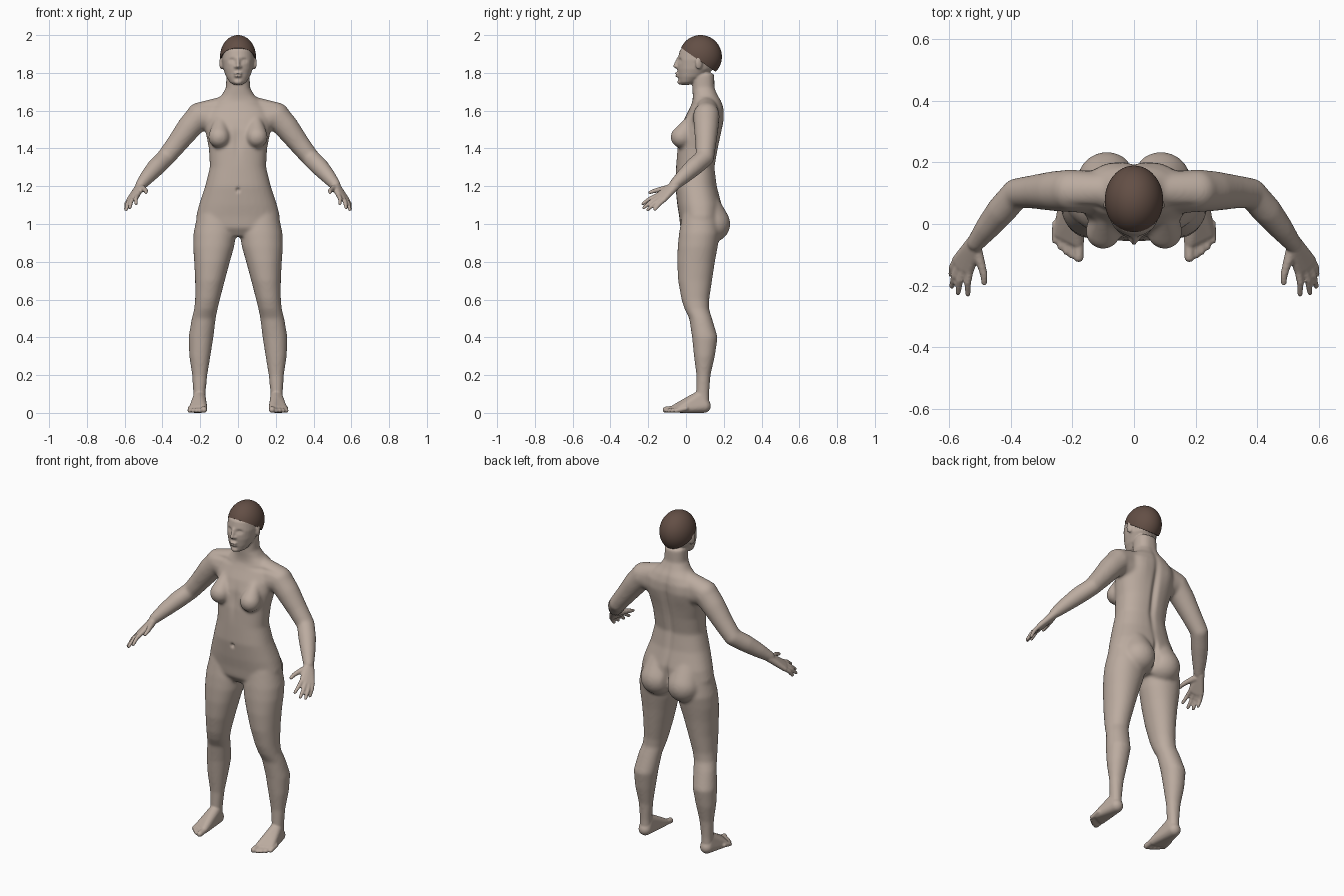
import bpy, bmesh, math
from mathutils import Vector, Matrix

if "Cube" in bpy.data.objects:
    bpy.data.objects.remove(bpy.data.objects["Cube"])


def material(name, rgb):
    m = bpy.data.materials.new(name)
    m.diffuse_color = (*rgb, 1)
    m.use_nodes = True
    m.node_tree.nodes["Principled BSDF"].inputs["Base Color"].default_value = m.diffuse_color
    return m


SKIN = material("skin", (0.50, 0.41, 0.35))
HAIR = material("hair_brown", (0.125, 0.078, 0.06))


def loft(bm, rings, power=2.2, n=32):
    """Closed tube through level rings (z, x_min, x_max, y_front, y_back)."""
    loops = []
    for z, x0, x1, y0, y1 in rings:
        loop = []
        for i in range(n):
            a = 2 * math.pi * i / n
            c, s = math.cos(a), math.sin(a)
            px = math.copysign(abs(c) ** (2 / power), c)
            py = math.copysign(abs(s) ** (2 / power), s)
            loop.append(bm.verts.new(((x0 + x1) / 2 + px * (x1 - x0) / 2,
                                      (y0 + y1) / 2 + py * (y1 - y0) / 2, z)))
        loops.append(loop)
    for a, b in zip(loops, loops[1:]):
        for i in range(n):
            j = (i + 1) % n
            bm.faces.new((a[i], a[j], b[j], b[i]))
    bm.faces.new(loops[0][::-1])
    bm.faces.new(loops[-1])


def hull(bm, *balls):
    """Convex skin around balls given as (x, y, z, radius)."""
    t = bmesh.new()
    for x, y, z, r in balls:
        bmesh.ops.create_icosphere(t, subdivisions=3, radius=r,
                                   matrix=Matrix.Translation((x, y, z)))
    bmesh.ops.delete(t, geom=t.faces[:] + t.edges[:], context='EDGES_FACES')
    bmesh.ops.convex_hull(t, input=t.verts[:])
    bmesh.ops.delete(t, geom=[v for v in t.verts if not v.link_faces], context='VERTS')
    me = bpy.data.meshes.new("tmp")
    t.to_mesh(me)
    t.free()
    bm.from_mesh(me)
    bpy.data.meshes.remove(me)


def chain(bm, balls):
    for a, b in zip(balls, balls[1:]):
        hull(bm, a, b)


def mirrored(fn, bm, *balls):
    for s in (1, -1):
        fn(bm, *[(s * x, y, z, r) for x, y, z, r in balls])


def limb(bm, *balls):
    chain(bm, balls)


def ball(bm, pos, size):
    bmesh.ops.create_icosphere(bm, subdivisions=3, radius=1,
                               matrix=Matrix.Translation(pos) @ Matrix.Diagonal((*size, 1)))


def fuse(obj, bm, voxel, smooth):
    """Weld all the parts in bm into one smooth skin."""
    bmesh.ops.recalc_face_normals(bm, faces=bm.faces[:])
    me = bpy.data.meshes.new(obj.name)
    bm.to_mesh(me)
    bm.free()
    obj.data = me
    r = obj.modifiers.new("weld", 'REMESH')
    r.mode, r.voxel_size, r.use_smooth_shade = 'VOXEL', voxel, True
    s = obj.modifiers.new("soften", 'SMOOTH')
    s.factor, s.iterations = 0.5, smooth
    bpy.context.view_layer.update()
    dg = bpy.context.evaluated_depsgraph_get()
    done = bpy.data.meshes.new_from_object(obj.evaluated_get(dg))
    obj.modifiers.clear()
    obj.data = done


def push(me, centre, size, move):
    """Soft local sculpt stroke."""
    c, m = Vector(centre), Vector(move)
    for v in me.vertices:
        d = v.co - c
        q = sum((d[i] / size[i]) ** 2 for i in range(3))
        if q < 6:
            v.co += m * math.exp(-q)


body = bpy.data.objects.new("body", bpy.data.meshes.new("body"))
bpy.context.collection.objects.link(body)

# --- large masses ---
bm = bmesh.new()
torso = [(.935, .10, 0, .14), (.98, .215, -.03, .18), (1.04, .222, -.036, .19),
         (1.1, .207, -.046, .19), (1.2, .174, -.057, .164), (1.3, .149, -.053, .152),
         (1.4, .154, -.047, .17), (1.5, .174, -.03, .19), (1.56, .18, -.008, .2),
         (1.61, .165, .018, .2), (1.65, .125, .035, .188), (1.68, .088, .036, .17),
         (1.72, .064, .033, .152), (1.8, .062, .03, .15)]
loft(bm, [(z, -w, w, f, b) for z, w, f, b in torso], 2.3)

legs = [(1.05, .02, .215, -.02, .17), (.95, .010, .236, -.037, .18), (.88, .02, .238, -.044, .168),
        (.8, .043, .232, -.047, .153), (.7, .070, .227, -.042, .138), (.6, .096, .227, -.024, .123),
        (.55, .108, .232, -.008, .122), (.5, .118, .245, .017, .138), (.4, .130, .262, .032, .168),
        (.3, .146, .258, .042, .153), (.2, .162, .243, .055, .13), (.1, .172, .237, .053, .123),
        (.03, .172, .238, .05, .125)]
for s in (1, -1):
    loft(bm, [(z, min(s * a, s * b), max(s * a, s * b), f, k) for z, a, b, f, k in legs], 2.1)

mirrored(hull, bm, (.04, .11, 1.635, .05), (.205, .108, 1.575, .069), (.12, .1, 1.55, .07))
mirrored(limb, bm, (.205, .108, 1.57, .07), (.255, .107, 1.515, .066), (.32, .105, 1.43, .056),
         (.382, .1, 1.352, .049), (.43, .045, 1.305, .049), (.475, -.01, 1.255, .041),
         (.515, -.062, 1.207, .030))
mirrored(hull, bm, (.095, .03, 1.55, .03), (.1, -.024, 1.46, .058))
mirrored(hull, bm, (.088, .137, 1.0, .098), (.085, .1, 1.09, .085))
fuse(body, bm, .008, 10)

# --- head, hands and feet joined onto the masses ---
bm = bmesh.new()
bm.from_mesh(body.data)
head = [(1.737, .022, -.028, .02), (1.75, .044, -.036, .05), (1.78, .063, -.042, .1),
        (1.82, .078, -.046, .145), (1.87, .086, -.045, .17), (1.92, .084, -.032, .172),
        (1.942, .074, -.012, .16), (1.97, .05, .02, .14)]
loft(bm, [(z, -w, w, f, b) for z, w, f, b in head], 2.1)
hull(bm, (0, -.041, 1.877, .008), (0, -.058, 1.836, .010), (0, -.042, 1.832, .012))
ball(bm, (0, -.045, 1.797), (.023, .015, .007))
ball(bm, (0, -.042, 1.784), (.020, .014, .008))
ball(bm, (0, -.032, 1.752), (.022, .014, .014))
for s in (1, -1):
    ball(bm, (s * .012, -.046, 1.832), (.009, .011, .008))
    m = Matrix.Translation((s * .088, .068, 1.852)) @ Matrix.Rotation(s * .35, 4, 'Z')
    bmesh.ops.create_icosphere(bm, subdivisions=3, radius=1,
                               matrix=m @ Matrix.Diagonal((.010, .020, .034, 1)))

# palm, then fingers as base and tip
knuckles = [(.533, -.150, 1.152), (.553, -.146, 1.140), (.568, -.134, 1.131), (.578, -.116, 1.128)]
tips = [(.540, -.228, 1.108), (.572, -.224, 1.086), (.592, -.202, 1.076), (.595, -.164, 1.077)]
mirrored(hull, bm, (.512, -.062, 1.207, .022), (.52, -.055, 1.2, .022),
         *[(*k, .0135) for k in knuckles])
for (x, y, z), t in zip(knuckles, tips):
    mid = ((x + t[0]) / 2 + .004, (y + t[1]) / 2, (z + t[2]) / 2 + .005)
    mirrored(limb, bm, (x, y, z, .0125), (*mid, .0115), (*t, .009))
mirrored(limb, bm, (.513, -.085, 1.19, .02), (.496, -.135, 1.183, .014),
         (.488, -.165, 1.176, .012), (.487, -.192, 1.167, .009))

# foot wedge and toes
mirrored(hull, bm, (.205, .095, .037, .037), (.204, .075, .085, .033), (.2, .03, .065, .03),
         (.185, -.055, .024, .023), (.243, -.03, .02, .019), (.225, .02, .02, .02))
for i in range(5):
    x, r = .179 + .018 * i + (.004 if i else 0), (.0165 if i == 0 else .0115)
    tip = -.108 + .0045 * i + .0023 * i * i
    mirrored(limb, bm, (x, tip + .055, .024, r), (x + .001, tip, r, r))
fuse(body, bm, .0055, 3)

# --- sculpted details ---
me = body.data
for s in (1, -1):
    push(me, (s * .034, -.046, 1.866), (.018, .03, .011), (0, .013, 0))
    push(me, (s * .034, -.034, 1.864), (.010, .02, .006), (0, -.006, 0))
    push(me, (s * .15, .04, 1.63), (.07, .03, .012), (0, .006, 0))
    push(me, (s * .09, .19, 1.55), (.05, .04, .07), (0, .006, 0))
push(me, (0, -.05, 1.7905), (.02, .02, .003), (0, .005, 0))
push(me, (0, .18, 1.42), (.018, .06, .20), (0, -.016, 0))
push(me, (0, .19, 1.02), (.014, .06, .08), (0, -.02, 0))
push(me, (0, -.055, 1.18), (.010, .02, .012), (0, .012, 0))
push(me, (0, -.05, 1.45), (.02, .04, .08), (0, .008, 0))
me.materials.clear()
me.materials.append(SKIN)

# --- hair cap, cut along a sloping hairline ---
bm = bmesh.new()
bmesh.ops.create_uvsphere(bm, u_segments=48, v_segments=32, radius=1,
                          matrix=Matrix.Translation((0, .077, 1.886)) @ Matrix.Diagonal((.095, .113, .114, 1)))
bmesh.ops.bisect_plane(bm, geom=bm.verts[:] + bm.edges[:] + bm.faces[:], plane_co=(0, -.03, 1.935),
                       plane_no=Vector((0, .69, 1)).normalized(), clear_inner=True)
bmesh.ops.holes_fill(bm, edges=[e for e in bm.edges if e.is_boundary], sides=0)
hair_mesh = bpy.data.meshes.new("hair")
bm.to_mesh(hair_mesh)
bm.free()
hair_mesh.materials.append(HAIR)
hair = bpy.data.objects.new("hair", hair_mesh)
bpy.context.collection.objects.link(hair)

# --- smooth shading ---
for o in (body, hair):
    bpy.ops.object.select_all(action='DESELECT')
    o.select_set(True)
    bpy.context.view_layer.objects.active = o
    bpy.ops.object.shade_smooth_by_angle(angle=math.radians(60))
